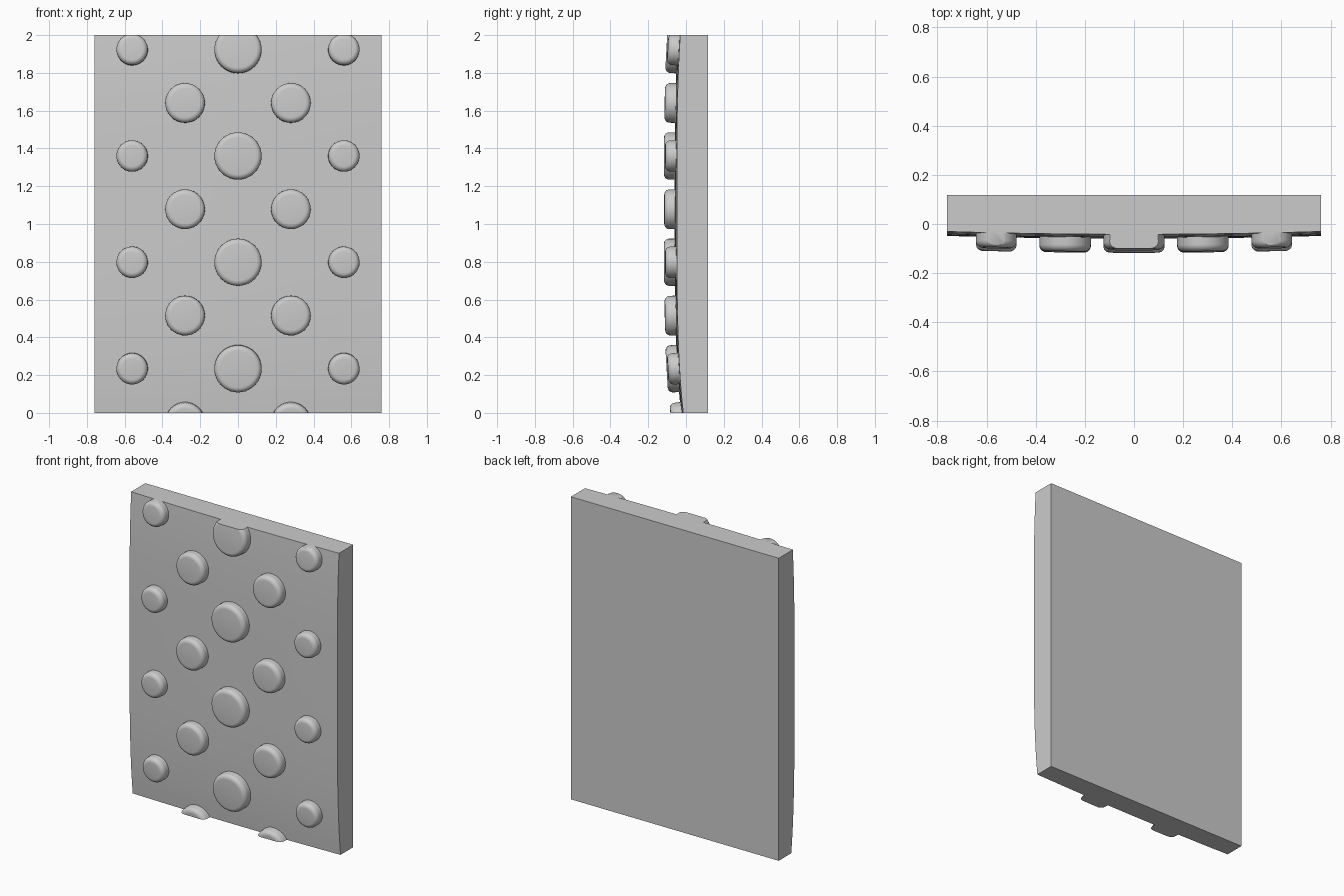
import bpy, bmesh, math
from mathutils import Vector, Matrix

if "Cube" in bpy.data.objects:
    bpy.data.objects.remove(bpy.data.objects["Cube"])

HEIGHT, HALF_W, BACK = 2.0, 0.76, 0.117


def front_y(x, z):
    """Gently domed front face of the slab."""
    d = z - 1.2
    drop = 0.034 * (-d / 1.2) ** 4 if d < 0 else 0.018 * (d / 0.8) ** 3
    return -0.06 + drop + 0.02 * x * x


def finish(name, bm):
    bmesh.ops.recalc_face_normals(bm, faces=bm.faces)
    mesh = bpy.data.meshes.new(name)
    bm.to_mesh(mesh)
    bm.free()
    ob = bpy.data.objects.new(name, mesh)
    bpy.context.collection.objects.link(ob)
    bpy.ops.object.select_all(action='DESELECT')
    ob.select_set(True)
    bpy.context.view_layer.objects.active = ob
    bpy.ops.object.shade_smooth_by_angle(angle=math.radians(35))
    return ob


# Slab: domed front grid extruded to a flat back
bm = bmesh.new()
bmesh.ops.create_grid(bm, x_segments=16, y_segments=24, size=1)
for v in bm.verts:
    x, z = v.co.x * HALF_W, v.co.y + 1
    v.co = (x, front_y(x, z), z)
ext = bmesh.ops.extrude_face_region(bm, geom=bm.faces[:], use_keep_orig=True)
for g in ext["geom"]:
    if isinstance(g, bmesh.types.BMVert):
        g.co.y = BACK
finish("slab", bm)


# Stud: lathed round button lying along the surface normal, trimmed to the slab
def stud(name, x, z, r, sides=40):
    e = 0.01
    y = front_y(x, z)
    normal = Vector(((front_y(x + e, z) - front_y(x - e, z)) / (2 * e), -1,
                     (front_y(x, z + e) - front_y(x, z - e)) / (2 * e))).normalized()
    top, fillet = 0.057, 0.028
    profile = [(r, -0.03)]
    for i in range(7):
        a = math.pi / 2 * i / 6
        profile.append((r - fillet + fillet * math.cos(a),
                        top - fillet + fillet * math.sin(a)))
    bm = bmesh.new()
    rings = [[bm.verts.new((pr * math.cos(2 * math.pi * k / sides),
                            pr * math.sin(2 * math.pi * k / sides), ph))
              for k in range(sides)] for pr, ph in profile]
    for a, b in zip(rings, rings[1:]):
        for k in range(sides):
            n = (k + 1) % sides
            bm.faces.new((a[k], a[n], b[n], b[k]))
    bm.faces.new(rings[0][::-1])
    bm.faces.new(rings[-1])
    rot = Vector((0, 0, 1)).rotation_difference(normal).to_matrix().to_4x4()
    bm.transform(Matrix.Translation((x, y, z)) @ rot)
    for level, direction in ((0, -1), (HEIGHT, 1)):
        geom = bm.verts[:] + bm.edges[:] + bm.faces[:]
        bmesh.ops.bisect_plane(bm, geom=geom, plane_co=(0, 0, level),
                               plane_no=(0, 0, direction), clear_outer=True)
        rim = [ed for ed in bm.edges if ed.is_boundary]
        if rim:
            bmesh.ops.holes_fill(bm, edges=rim, sides=0)
    finish(name, bm)


# Staggered columns of studs, mirrored left and right
STEP = 0.5625
for i in range(4):
    outer_z = 0.235 + STEP * i
    inner_z = -0.047 + STEP * i
    stud(f"large_stud_{i}", 0, outer_z, 0.125)
    for side, s in (("left", -1), ("right", 1)):
        stud(f"medium_stud_{side}_{i}", s * 0.28, inner_z, 0.105)
        stud(f"small_stud_{side}_{i}", s * 0.56, outer_z, 0.083)
